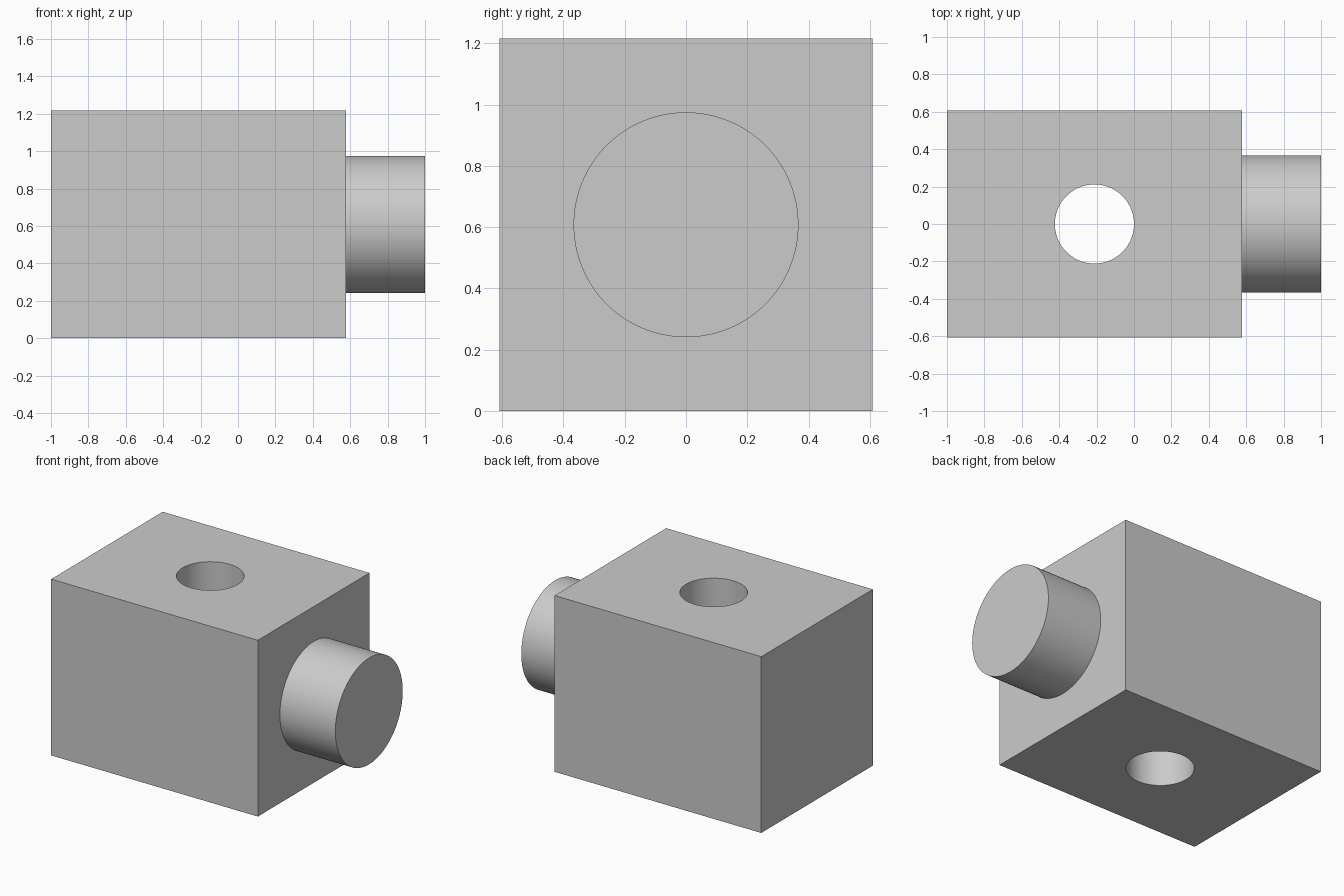
import bpy, math

cube = bpy.data.objects.get("Cube")
if cube:
    bpy.data.objects.remove(cube, do_unlink=True)

# Overall proportions
SIDE = 1.216
FACE_X = 0.577
BOSS_R, HOLE_R = 0.367, 0.2115
BODY_X = (FACE_X - 1) / 2
MID_Z = SIDE / 2

grey = bpy.data.materials.new("plain grey")
grey.use_nodes = True
color = (0.6, 0.6, 0.6, 1)
grey.diffuse_color = color
grey.node_tree.nodes["Principled BSDF"].inputs["Base Color"].default_value = color


def cylinder(name, radius, depth, location, rotation=(0, 0, 0)):
    bpy.ops.mesh.primitive_cylinder_add(vertices=128, radius=radius, depth=depth,
                                        location=location, rotation=rotation)
    ob = bpy.context.object
    ob.name = name
    ob.data.materials.append(grey)
    return ob


def smooth(ob):
    bpy.ops.object.select_all(action="DESELECT")
    ob.select_set(True)
    bpy.context.view_layer.objects.active = ob
    bpy.ops.object.shade_smooth_by_angle(angle=math.radians(30))


# Block body
bpy.ops.mesh.primitive_cube_add(size=1, location=(BODY_X, 0, MID_Z))
body = bpy.context.object
body.name = "block_body"
body.scale = (FACE_X + 1, SIDE, SIDE)
bpy.ops.object.transform_apply(location=False, rotation=False, scale=True)
body.data.materials.append(grey)

# Vertical through hole
cutter = cylinder("hole_cutter", HOLE_R, SIDE * 2, (BODY_X, 0, MID_Z))
cutter.hide_render = True
bpy.context.view_layer.objects.active = body
mod = body.modifiers.new("through_hole", "BOOLEAN")
mod.operation = "DIFFERENCE"
mod.solver = "EXACT"
mod.object = cutter
bpy.ops.object.modifier_apply(modifier=mod.name)
bpy.data.objects.remove(cutter, do_unlink=True)
smooth(body)

# Round boss on the side
boss = cylinder("side_boss", BOSS_R, 1 - FACE_X, ((1 + FACE_X) / 2, 0, MID_Z),
                (0, math.pi / 2, 0))
smooth(boss)
